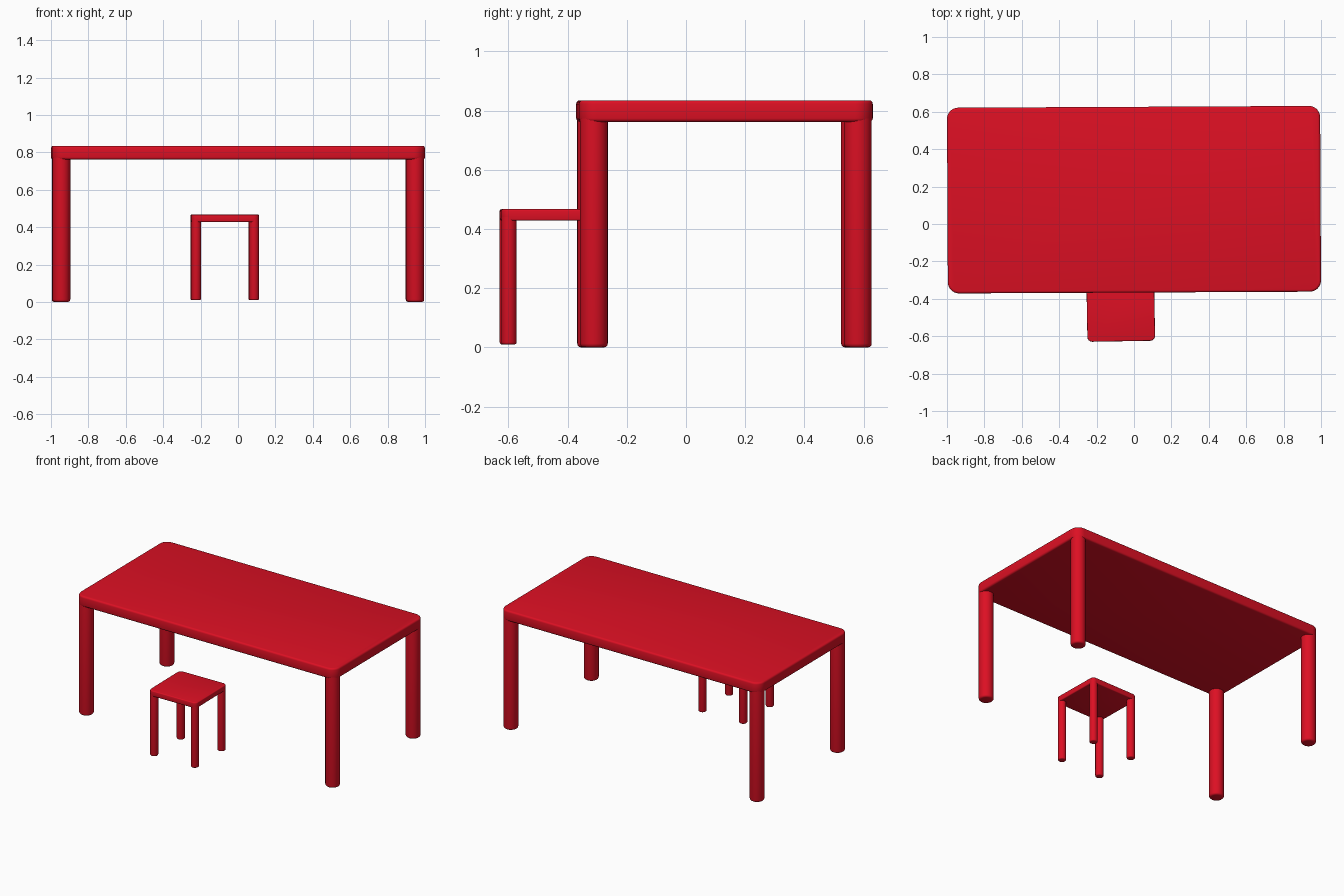
import bpy, bmesh
from math import radians
from mathutils import Matrix

cube = bpy.data.objects.get("Cube")
if cube:
    bpy.data.objects.remove(cube, do_unlink=True)

# Single red finish
red = bpy.data.materials.new("glossy_red")
red.use_nodes = True
colour = (0.72, 0.005, 0.017, 1)
red.diffuse_color = colour
red.node_tree.nodes["Principled BSDF"].inputs["Base Color"].default_value = colour


def finish(bm, name, placement):
    mesh = bpy.data.meshes.new(name)
    bm.to_mesh(mesh)
    bm.free()
    mesh.materials.append(red)
    ob = bpy.data.objects.new(name, mesh)
    ob.matrix_world = placement
    bpy.context.collection.objects.link(ob)
    bpy.ops.object.select_all(action='DESELECT')
    ob.select_set(True)
    bpy.context.view_layer.objects.active = ob
    bpy.ops.object.shade_smooth_by_angle(angle=radians(35))


def soften(bm, edges, radius, segments):
    bmesh.ops.bevel(bm, geom=edges, offset=radius, segments=segments,
                    profile=0.5, affect='EDGES')


def slab(name, width, depth, bottom, top, corner, rim, placement):
    """Flat board with rounded corners and softened rims."""
    bm = bmesh.new()
    bmesh.ops.create_cube(bm, size=1)
    for v in bm.verts:
        v.co.x *= width
        v.co.y *= depth
        v.co.z = top if v.co.z > 0 else bottom
    soften(bm, [e for e in bm.edges
                if abs(e.verts[0].co.z - e.verts[1].co.z) > 0.001], corner, 8)
    soften(bm, [e for e in bm.edges
                if abs(e.verts[0].co.z - e.verts[1].co.z) < 0.001], rim, 3)
    finish(bm, name, placement)


def leg(name, x, y, radius, bottom, top, placement):
    """Round post with a softened foot."""
    bm = bmesh.new()
    bmesh.ops.create_cone(bm, cap_ends=True, segments=32, radius1=radius,
                          radius2=radius, depth=top - bottom)
    bmesh.ops.translate(bm, verts=bm.verts, vec=(x, y, (top + bottom) / 2))
    soften(bm, [e for e in bm.edges
                if all(v.co.z < bottom + 0.001 for v in e.verts)],
           radius * 0.28, 3)
    finish(bm, name, placement)


def four_legs(prefix, x, y, radius, bottom, top, placement):
    for side, sx in (("right", -1), ("left", 1)):
        for end, sy in (("front", -1), ("back", 1)):
            leg(f"{prefix}_{end}_{side}_leg", sx * x, sy * y,
                radius, bottom, top, placement)


# Table
table = Matrix.Translation((0, 0.13, 0)) @ Matrix.Rotation(radians(0.28), 4, 'Z')
slab("table_top", 1.995, 0.993, 0.762, 0.835, 0.06, 0.012, table)
four_legs("table", 0.946, 0.446, 0.047, 0, 0.78, table)

# Stool, partly tucked under the table
stool = Matrix.Translation((-0.071, -0.451, 0)) @ Matrix.Rotation(radians(1), 4, 'Z')
slab("stool_seat", 0.362, 0.352, 0.428, 0.467, 0.028, 0.006, stool)
four_legs("stool", 0.155, 0.15, 0.026, 0.01, 0.44, stool)
